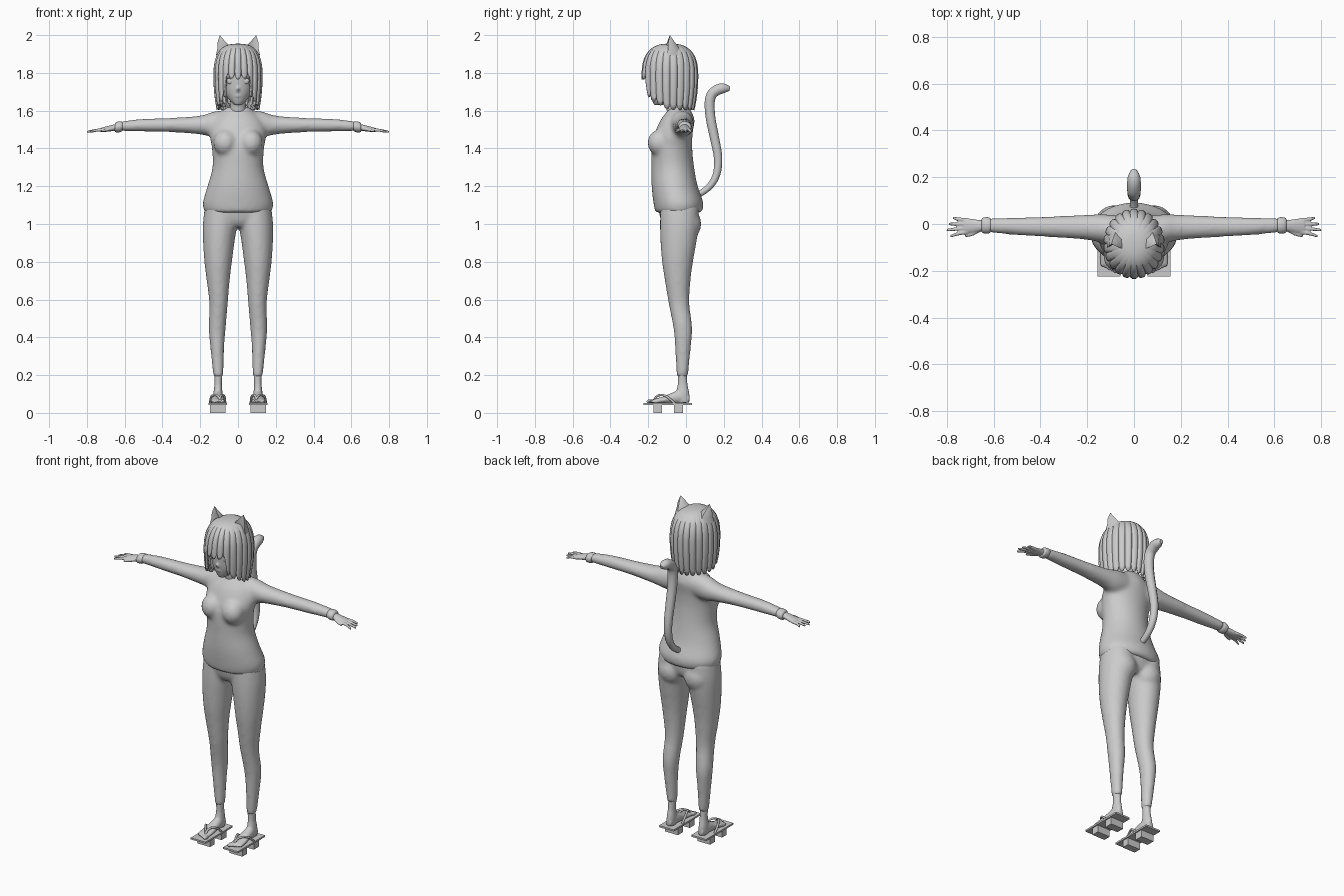
import bpy, bmesh, math
from mathutils import Vector

cube = bpy.data.objects.get("Cube")
if cube:
    bpy.data.objects.remove(cube)

grey = bpy.data.materials.new("plain grey")
grey.use_nodes = True
grey.diffuse_color = (.6, .6, .6, 1)
grey.node_tree.nodes["Principled BSDF"].inputs["Base Color"].default_value = grey.diffuse_color


def add_object(name, data):
    ob = bpy.data.objects.new(name, data)
    bpy.context.collection.objects.link(ob)
    data.materials.append(grey)
    return ob


def finish(name, bm, mirror=False, voxel=0, smooth=4, angle=40):
    """Turn a bmesh into a shaded object, optionally mirrored and fused."""
    bmesh.ops.recalc_face_normals(bm, faces=bm.faces)
    mesh = bpy.data.meshes.new(name)
    bm.to_mesh(mesh)
    bm.free()
    ob = add_object(name, mesh)
    if mirror:
        mod = ob.modifiers.new("mirror", "MIRROR")
        mod.use_mirror_merge = False
    if voxel:
        mod = ob.modifiers.new("fuse", "REMESH")
        mod.mode = "VOXEL"
        mod.voxel_size = voxel
        mod.use_smooth_shade = True
        mod = ob.modifiers.new("relax", "SMOOTH")
        mod.iterations = smooth
    elif angle:
        bpy.context.view_layer.objects.active = ob
        bpy.ops.object.select_all(action="DESELECT")
        ob.select_set(True)
        bpy.ops.object.shade_smooth_by_angle(angle=math.radians(angle))
    return ob


def spline(rows, steps=4):
    """Smooth in-between rows for a list of section tuples."""
    out = []
    for i in range(len(rows) - 1):
        p0, p1 = rows[max(i - 1, 0)], rows[i]
        p2, p3 = rows[i + 1], rows[min(i + 2, len(rows) - 1)]
        for s in range(steps):
            t = s / steps
            out.append([b + t * (c - a) / 2 + t * t * (a - 2.5 * b + 2 * c - d / 2)
                        + t ** 3 * (1.5 * (b - c) + (d - a) / 2)
                        for a, b, c, d in zip(p0, p1, p2, p3)])
    return out + [list(rows[-1])]


def loft(bm, axis, rows, sides=24):
    """Capped tube of oval rings; a row is (position, centre, centre, radius, radius)."""
    others = [i for i in range(3) if i != axis]
    rings = []
    for w, u, v, a, b in spline(rows):
        ring = []
        for k in range(sides):
            t = math.tau * k / sides
            p = Vector((0, 0, 0))
            p[axis] = w
            p[others[0]] = u + a * math.cos(t)
            p[others[1]] = v + b * math.sin(t)
            ring.append(bm.verts.new(p))
        rings.append(ring)
    for low, high in zip(rings, rings[1:]):
        for k in range(sides):
            n = (k + 1) % sides
            bm.faces.new((low[k], low[n], high[n], high[k]))
    bm.faces.new(rings[0])
    bm.faces.new(rings[-1])


def ball(bm, centre, radii):
    new = bmesh.ops.create_uvsphere(bm, u_segments=16, v_segments=10, radius=1)["verts"]
    for v in new:
        v.co = Vector(centre) + Vector(a * b for a, b in zip(v.co, radii))


def box(bm, low, high):
    new = bmesh.ops.create_cube(bm, size=1)["verts"]
    for v in new:
        v.co = Vector(l + (h - l) * (c + .5) for l, h, c in zip(low, high, v.co))


def cord(name, points, radii, width, mirror=False):
    """Round tube along a smooth curve."""
    curve = bpy.data.curves.new(name, "CURVE")
    curve.dimensions = "3D"
    curve.bevel_depth = width
    curve.bevel_resolution = 3
    curve.use_fill_caps = True
    line = curve.splines.new("NURBS")
    line.points.add(len(points) - 1)
    line.use_endpoint_u = True
    line.order_u = 3
    for p, co, r in zip(line.points, points, radii):
        p.co = (*co, 1)
        p.radius = r
    ob = add_object(name, curve)
    if mirror:
        ob.modifiers.new("mirror", "MIRROR")


# Sweater: torso, bust and sleeves fused together
bm = bmesh.new()
loft(bm, 2, [(1.06, 0, -.04, .176, .122), (1.11, 0, -.04, .187, .132), (1.2, 0, -.06, .162, .122),
             (1.3, 0, -.07, .135, .113), (1.4, 0, -.075, .138, .108), (1.48, 0, -.065, .15, .1),
             (1.55, 0, -.045, .13, .09), (1.6, 0, -.035, .08, .062), (1.62, 0, -.035, .055, .05)], 40)
for side in (-1, 1):
    ball(bm, (side * .068, -.14, 1.43), (.064, .064, .07))
    loft(bm, 0, [(side * x, y, z, a, b) for x, y, z, a, b in (
        (.05, -.025, 1.535, .06, .07), (.13, -.02, 1.527, .062, .068), (.2, -.014, 1.524, .054, .05),
        (.35, -.012, 1.524, .045, .038), (.5, -.01, 1.523, .038, .034), (.62, -.006, 1.518, .031, .026))])
finish("sweater", bm, voxel=.011, smooth=8)

# Cuffs
bm = bmesh.new()
loft(bm, 0, [(.612, -.006, 1.517, .03, .024), (.625, -.006, 1.515, .035, .029),
             (.645, -.006, 1.512, .033, .027), (.652, -.006, 1.511, .026, .02)])
finish("cuffs", bm, mirror=True)

# Hands with fingers and thumb
bm = bmesh.new()
loft(bm, 0, [(.63, -.006, 1.513, .022, .018), (.66, -.008, 1.509, .025, .017),
             (.7, -.008, 1.502, .031, .014), (.728, -.008, 1.498, .03, .01)])
for i, tip in enumerate((.775, .792, .8, .785)):
    y = .017 - i * .017
    loft(bm, 0, [(.71, y, 1.499, .009, .009), (.75, y * 1.2, 1.496, .008, .008),
                 (tip - .005, y * 1.5, 1.489, .006, .006), (tip, y * 1.5, 1.488, .003, .003)], 10)
loft(bm, 0, [(.655, -.02, 1.506, .013, .011), (.69, -.041, 1.499, .01, .009),
             (.722, -.052, 1.492, .005, .005)], 10)
finish("hands", bm, mirror=True, voxel=.004, smooth=2)

# Trousers: hips and legs
bm = bmesh.new()
loft(bm, 2, [(.985, 0, -.035, .1, .075), (1.02, 0, -.035, .165, .098), (1.1, 0, -.04, .168, .11)], 32)
for side in (-1, 1):
    ball(bm, (side * .085, .018, 1.0), (.075, .063, .08))
    loft(bm, 2, [(z, side * x, y, a, b) for z, x, y, a, b in (
        (1.1, .09, -.035, .085, .1), (1.0, .095, -.035, .091, .103), (.9, .102, -.04, .083, .095),
        (.8, .105, -.045, .073, .082), (.7, .105, -.044, .061, .068), (.58, .103, -.037, .049, .055),
        (.45, .11, -.017, .045, .05), (.35, .11, -.016, .037, .042), (.19, .104, -.02, .026, .03))])
finish("trousers", bm, voxel=.011, smooth=5)

# Feet with toes
bm = bmesh.new()
loft(bm, 2, [(.21, .104, -.02, .022, .024), (.15, .105, -.018, .02, .026),
             (.1, .106, -.018, .024, .036), (.055, .106, -.015, .022, .032)])
loft(bm, 1, [(.018, .106, .073, .016, .018), (-.03, .106, .085, .026, .035),
             (-.08, .106, .077, .03, .027), (-.13, .108, .067, .037, .017), (-.175, .108, .061, .036, .011)])
for i in range(5):
    big = .012 if i == 0 else .0085
    ball(bm, (.08 + i * .0145, -.188 + i * .007, .06), (big * .8, .024, big))
finish("feet", bm, mirror=True, voxel=.005, smooth=3)

# Raised wooden sandals and their straps
bm = bmesh.new()
box(bm, (.058, -.225, .042), (.156, .033, .052))
for front, back in ((-.172, -.128), (-.063, -.015)):
    box(bm, (.065, front, 0), (.149, back, .042))
finish("sandals", bm, mirror=True, angle=0)
for name, x in (("inner_strap", .068), ("outer_strap", .147)):
    cord(name, [(.095, -.175, .052), (.097, -.165, .085), ((x + .1) / 2, -.13, .098),
                (x, -.095, .085), (x, -.06, .05)], [1] * 5, .006, mirror=True)

# Head with neck, nose, lips and ears of the face
bm = bmesh.new()
loft(bm, 2, [(1.56, 0, -.045, .05, .05), (1.62, 0, -.06, .042, .045), (1.7, 0, -.07, .042, .045)])
loft(bm, 2, [(1.63, 0, -.145, .02, .024), (1.655, 0, -.13, .045, .05), (1.7, 0, -.108, .075, .083),
             (1.76, 0, -.095, .09, .102), (1.84, 0, -.085, .1, .115), (1.9, 0, -.085, .075, .09)], 32)
ball(bm, (0, -.19, 1.714), (.009, .017, .014))
ball(bm, (0, -.181, 1.678), (.018, .011, .006))
finish("head", bm, voxel=.006, smooth=4)

# Eyes and brow lashes
bm = bmesh.new()
for side in (-1, 1):
    ball(bm, (side * .04, -.181, 1.757), (.019, .008, .016))
    ball(bm, (side * .041, -.183, 1.774), (.024, .009, .004))
finish("eyes", bm)


# Bobbed hair: a shell of grooved locks, short over the face
def hair_hem(angle):
    marks = [(0, 1.765), (.5, 1.775), (.62, 1.67), (1.0, 1.64), (1.5, 1.605), (4, 1.6)]
    for (a, low), (b, high) in zip(marks, marks[1:]):
        if angle <= b:
            return low + (high - low) * (angle - a) / (b - a)


def hair_width(z):
    if z > 1.78:
        return max(0, 1 - ((z - 1.78) / .175) ** 2.6) ** (1 / 2.6)
    return 1 - .14 * ((1.78 - z) / .18) ** 2


bm = bmesh.new()
count, rows, locks = 176, 22, 11
grid = []
for j in range(rows + 1):
    v = j / rows
    ring = []
    for i in range(count):
        t = math.tau * i / count - math.pi
        groove = (1 - abs(math.sin(locks * t + math.pi / 2))) ** 2
        hem = hair_hem(abs(t)) + .03 * groove
        z = 1.955 - (1.955 - hem) * v ** 1.7
        r = hair_width(z) * (1 - .07 * groove * min(1, v * 1.5))
        ring.append(bm.verts.new((.131 * r * math.sin(t), -.085 - .15 * r * math.cos(t), z)))
    grid.append(ring)
for a, b in zip(grid, grid[1:]):
    for i in range(count):
        n = (i + 1) % count
        bm.faces.new((a[i], a[n], b[n], b[i]))
bmesh.ops.remove_doubles(bm, verts=bm.verts, dist=.0002)
hair = finish("hair", bm)
shell = hair.modifiers.new("thickness", "SOLIDIFY")
shell.thickness = .014

# Pointed animal ears, hollowed at the front
bm = bmesh.new()
tip = bm.verts.new((.096, -.085, 2.0))
ring = [bm.verts.new(p) for p in ((.04, -.105, 1.925), (.075, -.085, 1.925), (.116, -.1, 1.895),
                                  (.112, -.05, 1.89), (.075, -.03, 1.91), (.042, -.06, 1.925))]
for a, b in zip(ring, ring[1:] + ring[:1]):
    bm.faces.new((a, b, tip))
bm.faces.new(ring)
edges = [e for e in bm.edges if tip in e.verts]
bmesh.ops.subdivide_edges(bm, edges=edges, cuts=2)
for v in bm.verts:
    if 1.93 < v.co.z < 1.99:
        v.co += (v.co - Vector((.085, -.075, v.co.z))) * .25
finish("cat_ears", bm, mirror=True, angle=50)

# Curved tail
cord("tail", [(0, y, z) for y, z in ((.05, 1.15), (.1, 1.17), (.16, 1.24), (.175, 1.34), (.15, 1.46),
                                     (.125, 1.58), (.125, 1.68), (.17, 1.715), (.21, 1.72), (.232, 1.715))],
     (.6, .65, .75, .85, .95, 1, 1.05, 1.1, 1, .4), .027)
